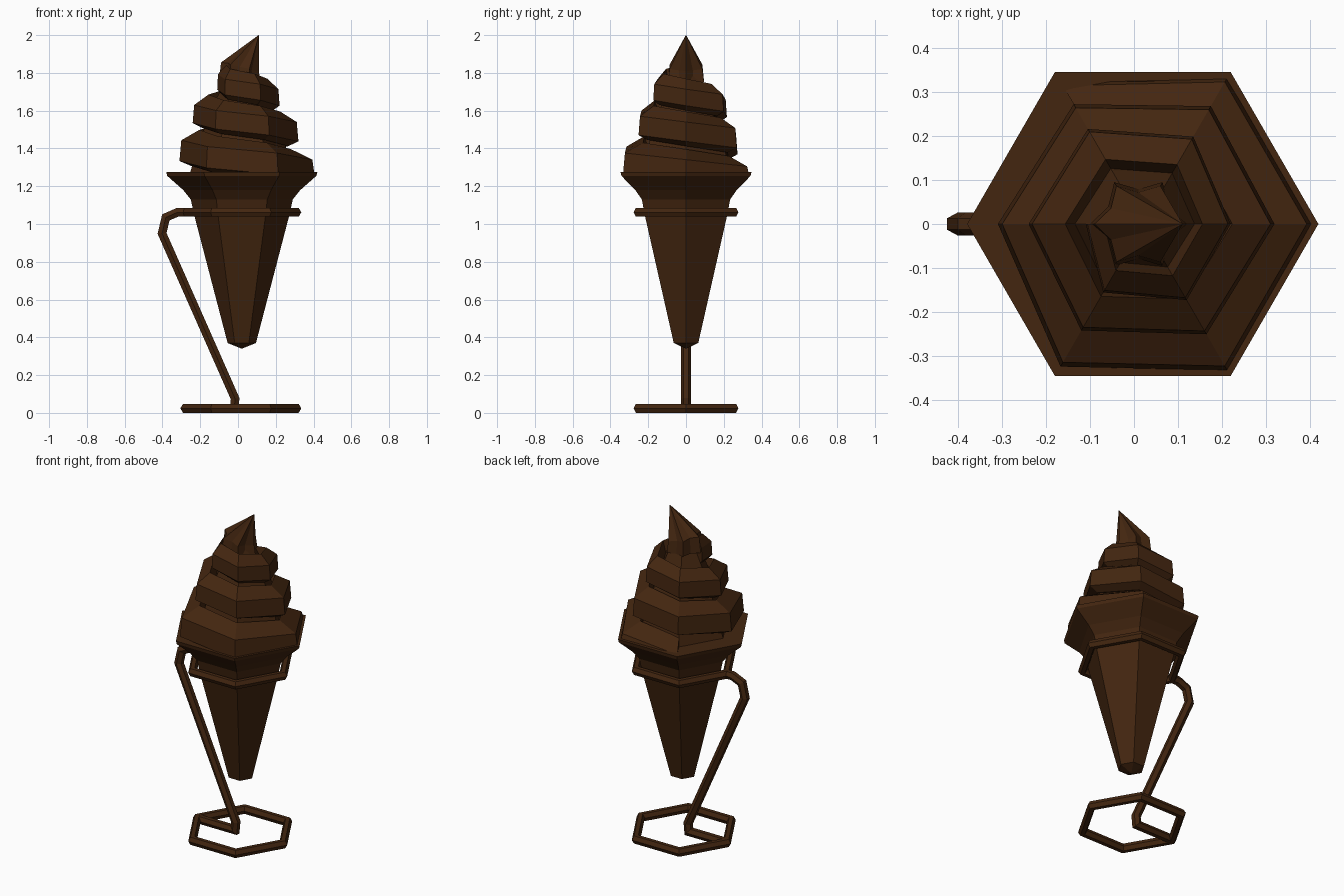
import bpy
import bmesh
from math import cos, sin, radians
from mathutils import Vector

if "Cube" in bpy.data.objects:
    bpy.data.objects.remove(bpy.data.objects["Cube"], do_unlink=True)

brown = bpy.data.materials.new("dark_brown")
brown.use_nodes = True
colour = (0.056, 0.019, 0.005, 1)
brown.diffuse_color = colour
brown.node_tree.nodes["Principled BSDF"].inputs["Base Color"].default_value = colour

CENTRE = 0.02  # x of the cone's axis


def polar(r, angle, z):
    a = radians(angle)
    return Vector((CENTRE + r * cos(a), r * sin(a), z))


def hexagon(r, z):
    return [polar(r, 60 * i, z) for i in range(6)]


def loft(name, rings):
    """Skin equal-length point rings and cap both ends."""
    bm = bmesh.new()
    loops = [[bm.verts.new(p) for p in ring] for ring in rings]
    n = len(loops[0])
    for low, high in zip(loops, loops[1:]):
        for i in range(n):
            j = (i + 1) % n
            bm.faces.new((low[i], low[j], high[j], high[i]))
    bm.faces.new(loops[0][::-1])
    bm.faces.new(loops[-1])
    bmesh.ops.remove_doubles(bm, verts=bm.verts, dist=0.0005)
    bmesh.ops.recalc_face_normals(bm, faces=bm.faces)
    mesh = bpy.data.meshes.new(name)
    bm.to_mesh(mesh)
    bm.free()
    mesh.materials.append(brown)
    obj = bpy.data.objects.new(name, mesh)
    bpy.context.collection.objects.link(obj)
    return obj


# Six-sided wafer cone with a flared cup
cone_profile = [(0.001, 0.34), (0.075, 0.37), (0.25, 1.04), (0.27, 1.13),
                (0.31, 1.18), (0.395, 1.255), (0.4, 1.275), (0.37, 1.275)]
loft("cone", [hexagon(r, z) for r, z in cone_profile])

# Spiral cream ridge, climbing clockwise in sixty degree steps
radii = [0.375, 0.385, 0.385, 0.385, 0.375, 0.33, 0.315, 0.31, 0.30,
         0.29, 0.28, 0.26, 0.25, 0.23, 0.20, 0.20, 0.18, 0.13]
sections = []
for k, r in enumerate(radii, start=-1):
    angle = 60 - 60 * k
    top = 1.305 + 0.036 * k - 0.00035 * k * k
    bottom = max(top - 0.12 + 0.0025 * k, 1.262)
    sections.append([polar(r * 0.5, angle, bottom),
                     polar(r * 0.82, angle, bottom - 0.025),
                     polar(r, angle, bottom),
                     polar(r * 0.97, angle, top),
                     polar(r * 0.68, angle, top + 0.055)])
loft("cream_swirl", sections)
loft("cream_core", [hexagon(r, z) for r, z in
                    [(0.28, 1.25), (0.22, 1.45), (0.14, 1.65), (0.07, 1.8)]])

# Fluted cream peak leaning to one side
def star(r, z, lift, shift):
    ring = []
    for i in range(12):
        p = polar(r * (1 if i % 2 == 0 else 0.72), 30 * i, z)
        p.z += lift * (1 - cos(radians(30 * i))) / 2
        p.x += shift
        ring.append(p)
    return ring


loft("cream_peak", [star(0.11, 1.75, 0.01, -0.01),
                    star(0.1, 1.81, 0.045, -0.01),
                    star(0.001, 2.0, 0, 0.09)])

# Hexagonal base ring and holding ring
for name, z in (("base_ring", 0.024), ("holder_ring", 1.062)):
    bpy.ops.mesh.primitive_torus_add(major_segments=6, minor_segments=6,
                                     major_radius=0.293, minor_radius=0.027,
                                     location=(0.015, 0, z))
    ring = bpy.context.object
    ring.name = name
    ring.data.materials.append(brown)

# Bent rod joining the two rings
path = [Vector((x, 0, z)) for x, z in
        [(-0.28, 0.024), (-0.02, 0.024), (-0.015, 0.075), (-0.402, 0.95),
         (-0.382, 1.035), (-0.32, 1.062), (-0.27, 1.062)]]
side = Vector((0, 1, 0))
rings = []
for i, p in enumerate(path):
    before = (p - path[max(i - 1, 0)]).normalized()
    after = (path[min(i + 1, len(path) - 1)] - p).normalized()
    tangent = (before + after).normalized()
    mitre = 1 / max(tangent.dot(after if after.length else before), 0.6)
    out = side.cross(tangent) * mitre
    rings.append([p + 0.026 * (side * cos(radians(60 * j)) + out * sin(radians(60 * j)))
                  for j in range(6)])
loft("stand_rod", rings)
